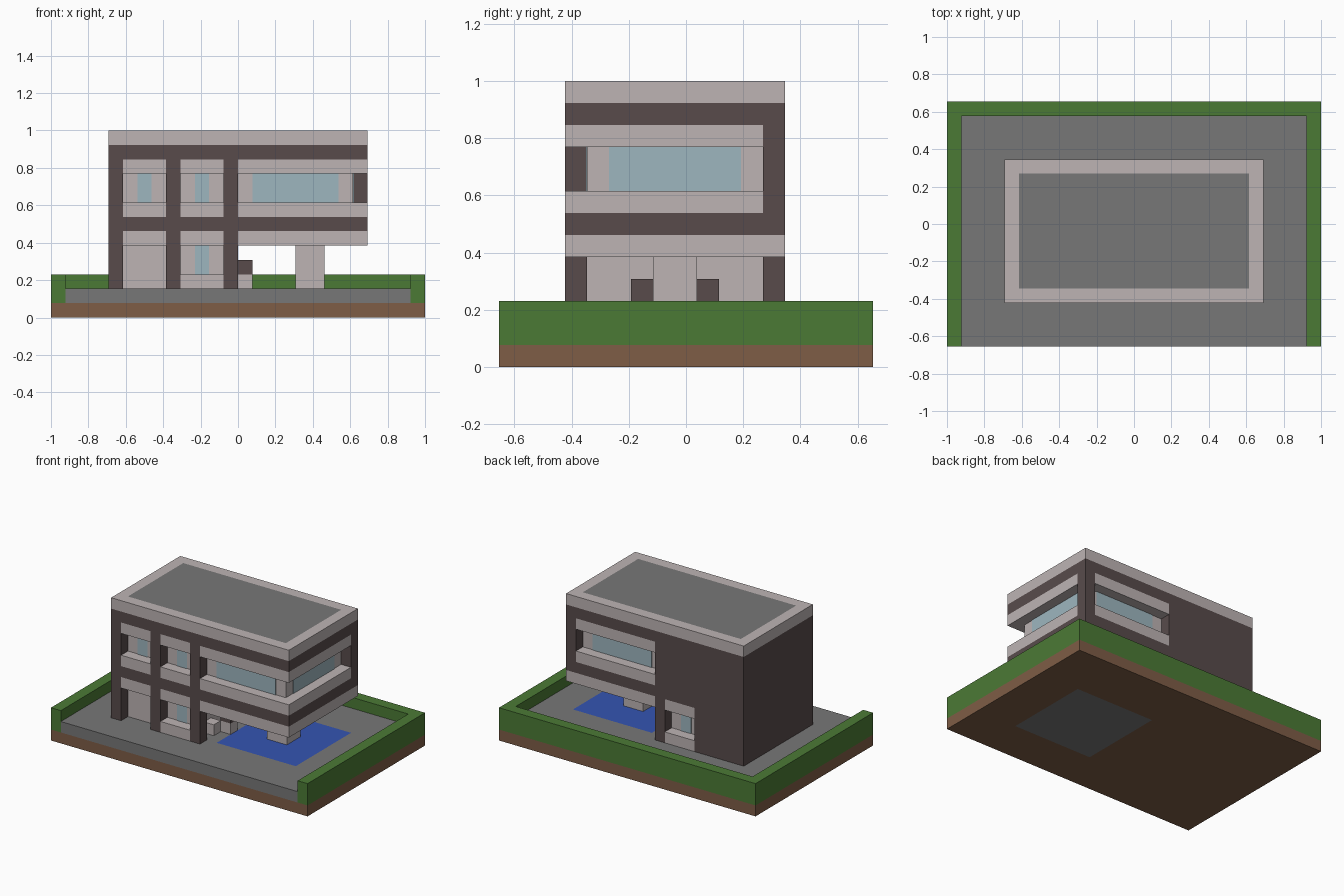
import bpy
import bmesh
from mathutils import Matrix, Vector

cube = bpy.data.objects.get("Cube")
if cube:
    bpy.data.objects.remove(cube, do_unlink=True)

U = 1 / 13          # one building block
MID = 8.5           # blocks from the front edge to the centre
THIN = 0.05         # plate thickness in blocks


def material(name, rgb):
    lin = [((c / 255 + 0.055) / 1.055) ** 2.4 for c in rgb] + [1]
    m = bpy.data.materials.new(name)
    m.use_nodes = True
    m.diffuse_color = lin
    bsdf = m.node_tree.nodes["Principled BSDF"]
    bsdf.inputs["Base Color"].default_value = lin
    bsdf.inputs["Roughness"].default_value = 0.9
    return m


soil = material("soil brown", (126, 93, 70))
grass = material("hedge green", (75, 122, 53))
stone = material("paving grey", (119, 119, 119))
light = material("pale plaster", (189, 180, 180))
dark = material("dark cladding", (88, 75, 75))
glass = material("window blue", (158, 182, 191))
water = material("pool blue", (52, 84, 178))


def part(name, mat, *boxes):
    """One object from boxes given as x range, y range, z range in blocks."""
    bm = bmesh.new()
    for x0, x1, y0, y1, z0, z1 in boxes:
        centre = Vector(((x0 + x1) / 2, (y0 + y1) / 2 - MID, (z0 + z1) / 2)) * U
        size = Vector((x1 - x0, y1 - y0, z1 - z0)) * U
        bmesh.ops.create_cube(bm, size=1, matrix=Matrix.Translation(centre) @ Matrix.Diagonal(size).to_4x4())
    mesh = bpy.data.meshes.new(name)
    bm.to_mesh(mesh)
    bm.free()
    mesh.materials.append(mat)
    obj = bpy.data.objects.new(name, mesh)
    bpy.context.collection.objects.link(obj)


def ring(outer, inner, z0, z1):
    """Four boxes filling the space between two rectangles."""
    a, b, c, d = outer
    e, f, g, h = inner
    return [(a, e, c, d, z0, z1), (f, b, c, d, z0, z1),
            (e, f, c, g, z0, z1), (e, f, h, d, z0, z1)]


plot = (-13, 13, 0, 17)
yard = (-12, 12, 0, 16)
pool = (1, 9, 4, 12)
house = (-9, 9, 3, 13)
core = (-8, 8, 4, 12)
bays = [(-8, -5), (-4, -1)]

# Ground, hedge and pool
part("soil_base", soil, *ring(plot, pool, 0, 1))
part("pool_floor", stone, (*pool, 0, 1))
part("paving", stone, *ring(yard, pool, 1, 2))
part("pool_water", water, (*pool, 1, 2))
part("hedge", grass, (-13, -12, 0, 17, 1, 3), (12, 13, 0, 17, 1, 3), (-12, 12, 16, 17, 1, 3))

# Recessed walls behind the frame
part("ground_floor_walls", light, (-8, -1, 4, 12, 2, 6))
part("upper_floor_walls", light, (*core, 7, 11))

# Dark outer frame
part("floor_bands", dark, *[(*house, z, z + 1) for z in (6, 11)])
part("left_wall", dark, *[(-9, -8, 4, 13, z0, z1) for z0, z1 in ((2, 6), (7, 11))])
part("back_wall", dark, (-8, -4, 12, 13, 2, 6), (-8, 0, 12, 13, 7, 11))
for i, x in enumerate((-9, -5, -1)):
    part(f"front_column_{i + 1}", dark, *[(x, x + 1, 3, 4, z0, z1) for z0, z1 in ((2, 6), (7, 11))])
part("back_columns", dark, (-1, 0, 12, 13, 2, 6), (8, 9, 12, 13, 7, 11))

# Pale lintels and sills
part("overhang_slab", light, (0, 9, 3, 13, 5, 6))
part("ground_lintels", light, *[(*b, 3, 4, 5, 6) for b in bays],
     (-4, -1, 12, 13, 5, 6), (-1, 0, 4, 12, 5, 6))
part("ground_sills", light, *[(-4, -1, y, y + 1, 2, 3) for y in (3, 12)])
for name, z in (("upper_sills", 7), ("upper_lintels", 10)):
    part(name, light, *[(*b, 3, 4, z, z + 1) for b in bays + [(0, 9)]],
         (8, 9, 4, 12, z, z + 1), (0, 8, 12, 13, z, z + 1))

# Window panes
part("front_windows", glass, *[(a, b, 4 - THIN, 4, z, z + 2) for a, b, z in
     ((-7, -6, 8), (-3, -2, 8), (-3, -2, 3), (1, 7, 8))])
part("back_windows", glass, *[(a, b, 12, 12 + THIN, z, z + 2) for a, b, z in
     ((-3, -2, 3), (1, 7, 8))])
part("right_window", glass, (8, 8 + THIN, 5, 11, 8, 10))

# Roof
part("parapet", light, *ring(house, core, 12, 13))
part("roof_deck", stone, (*core, 12, 13))

# Pillar and seating under the overhang
part("pillar", light, (4, 6, 7, 9, 2, 5))
for name, y, step in (("front", 6, -1), ("back", 9, 1)):
    part(name + "_seat", light, (0, 1, y, y + 1, 2, 3), (-1, 0, y + step, y + step + 1, 2, 3))
    part(name + "_seat_back", dark, (0, 1, y, y + 1, 3, 4))
